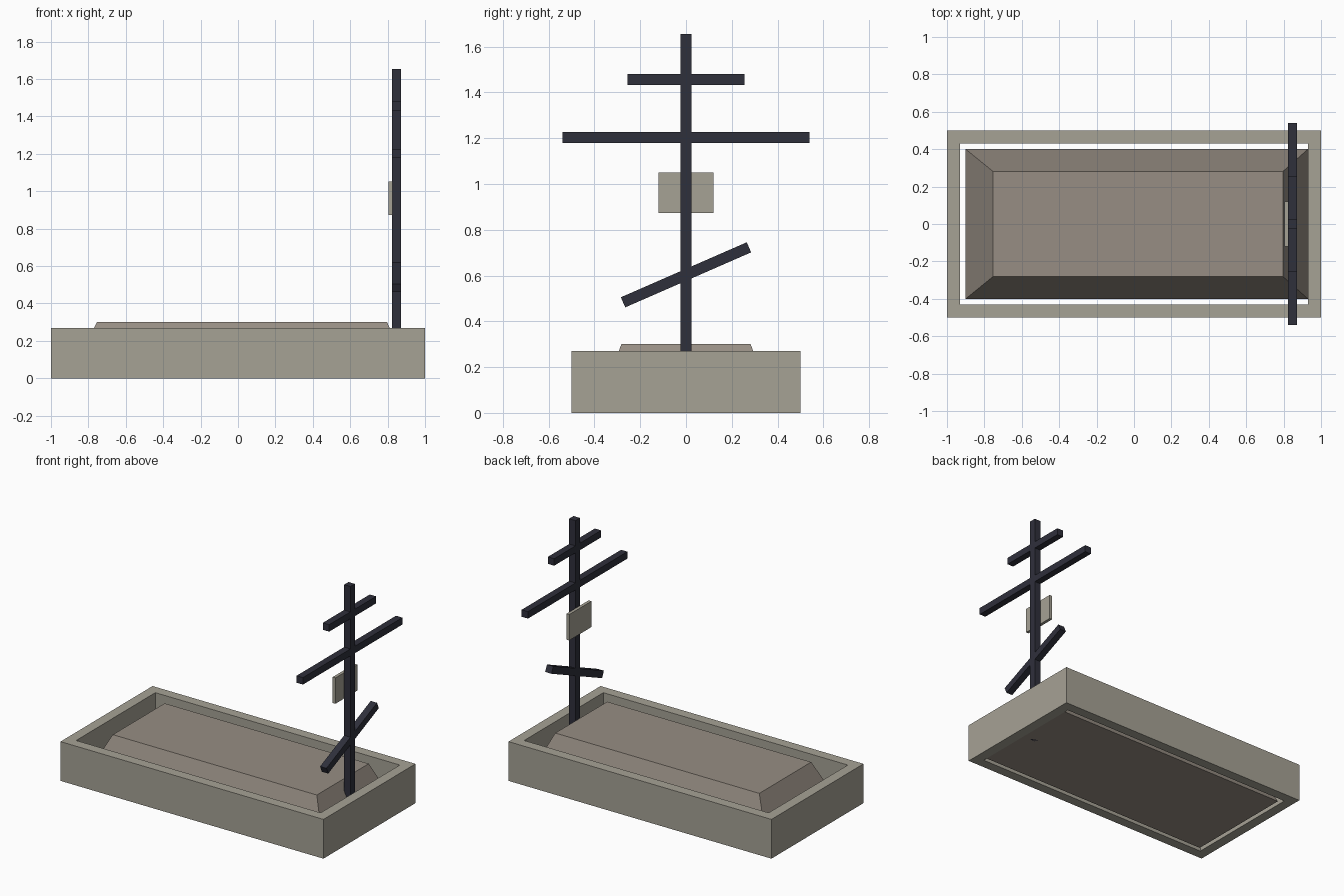
import bpy, bmesh, math
from mathutils import Matrix

if "Cube" in bpy.data.objects:
    bpy.data.objects.remove(bpy.data.objects["Cube"])


def material(name, color):
    m = bpy.data.materials.new(name)
    m.diffuse_color = (*color, 1)
    m.use_nodes = True
    m.node_tree.nodes["Principled BSDF"].inputs["Base Color"].default_value = m.diffuse_color
    return m


stone = material("stone", (0.38, 0.36, 0.30))
earth = material("earth", (0.31, 0.27, 0.23))
metal = material("dark_metal", (0.028, 0.029, 0.044))


def finish(name, bm, mat):
    bmesh.ops.recalc_face_normals(bm, faces=bm.faces)
    me = bpy.data.meshes.new(name)
    bm.to_mesh(me)
    bm.free()
    me.materials.append(mat)
    ob = bpy.data.objects.new(name, me)
    bpy.context.collection.objects.link(ob)
    return ob


def rect(bm, x0, x1, y, z):
    return [bm.verts.new(p) for p in ((x0, -y, z), (x1, -y, z), (x1, y, z), (x0, y, z))]


def bridge(bm, a, b):
    for i in range(4):
        j = (i + 1) % 4
        bm.faces.new((a[i], a[j], b[j], b[i]))


def box(name, center, size, mat, tilt=0):
    bm = bmesh.new()
    bmesh.ops.create_cube(bm, size=1, matrix=Matrix.Translation(center)
                          @ Matrix.Rotation(tilt, 4, 'X') @ Matrix.Diagonal((*size, 1)))
    return finish(name, bm, mat)


# Rectangular stone border, open through the middle
bm = bmesh.new()
loops = [rect(bm, -x, x, y, z) for x, y, z in
         ((1, .5, 0), (1, .5, .27), (.93, .43, .27), (.93, .43, 0))]
for i in range(4):
    bridge(bm, loops[i], loops[(i + 1) % 4])
finish("border", bm, stone)

# Sloped earth mound inside the border
bm = bmesh.new()
low = rect(bm, -.90, .93, .40, 0)
high = rect(bm, -.755, .797, .282, .30)
bridge(bm, low, high)
bm.faces.new(low)
bm.faces.new(high)
finish("mound", bm, earth)

# Post and its three crossbars: name, centre z, length, tilt
X, T = .848, .048
box("post", (X, 0, .8275), (T, T, 1.655), metal)
for name, z, length, tilt in (("upper_bar", 1.457, .51, 0),
                              ("main_bar", 1.202, 1.08, 0),
                              ("slanted_bar", .603, .60, math.radians(23.6))):
    box(name, (X, 0, z), (T, length, T), metal, tilt)

# Plaque on the mound side of the post
box("plaque", (.8145, 0, .962), (.021, .24, .178), stone)
